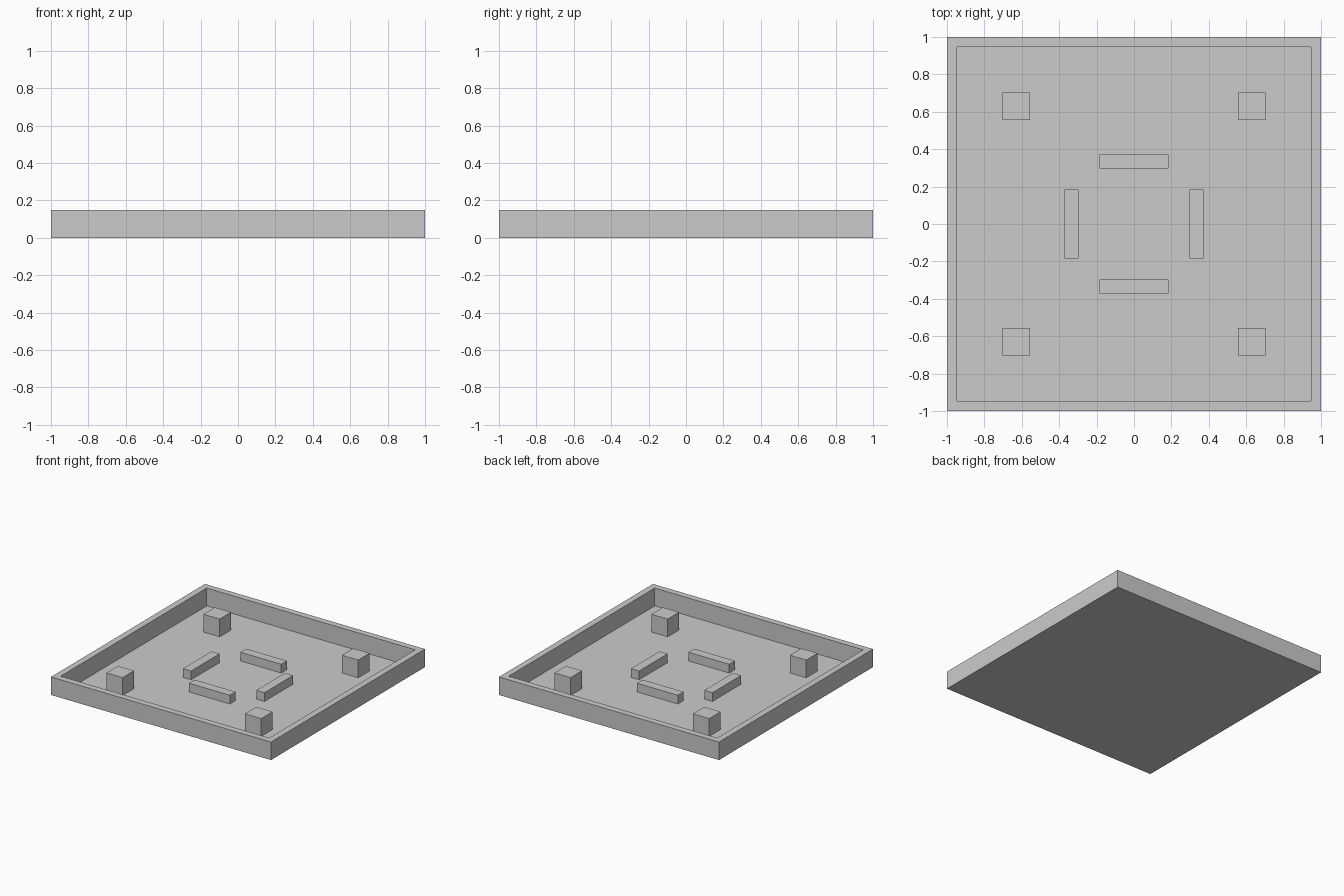
import bpy, bmesh
from mathutils import Matrix, Vector

if "Cube" in bpy.data.objects:
    bpy.data.objects.remove(bpy.data.objects["Cube"])

U = 2 / 27          # model's base unit: the tray is 27 units wide
FLOOR = 0.002       # very thin tray floor


def finish(bm, name):
    bmesh.ops.recalc_face_normals(bm, faces=bm.faces)
    mesh = bpy.data.meshes.new(name)
    bm.to_mesh(mesh)
    bm.free()
    ob = bpy.data.objects.new(name, mesh)
    bpy.context.collection.objects.link(ob)
    return ob


def box(name, cx, cy, sx, sy, height):
    """Box standing on the tray floor."""
    bm = bmesh.new()
    bmesh.ops.create_cube(bm, size=1)
    h = height - FLOOR
    bm.transform(Matrix.Translation((cx, cy, FLOOR + h / 2))
                 @ Matrix.Diagonal((sx, sy, h, 1)))
    return finish(bm, name)


# Square tray: block with inset top pushed down to leave a rim
bm = bmesh.new()
bmesh.ops.create_cube(bm, size=1)
bm.transform(Matrix.Translation((0, 0, U)) @ Matrix.Diagonal((2, 2, 2 * U, 1)))
bm.normal_update()
top = max(bm.faces, key=lambda f: f.calc_center_median().z)
bmesh.ops.inset_region(bm, faces=[top], thickness=U)
floor = bmesh.ops.extrude_discrete_faces(bm, faces=[top])["faces"][0]
bmesh.ops.translate(bm, verts=floor.verts, vec=Vector((0, 0, FLOOR - 2 * U)))
finish(bm, "tray")

# Four corner posts, level with the rim
for sx, x_name in ((-1, "left"), (1, "right")):
    for sy, y_name in ((-1, "front"), (1, "back")):
        box(f"post_{y_name}_{x_name}", sx * 8.5 * U, sy * 8.5 * U,
            2 * U, 2 * U, 2 * U)

# Four low bars around the centre
for s, x_name, y_name in ((-1, "left", "front"), (1, "right", "back")):
    box(f"bar_{x_name}", s * 4.5 * U, 0, U, 5 * U, U)
    box(f"bar_{y_name}", 0, s * 4.5 * U, 5 * U, U, U)
